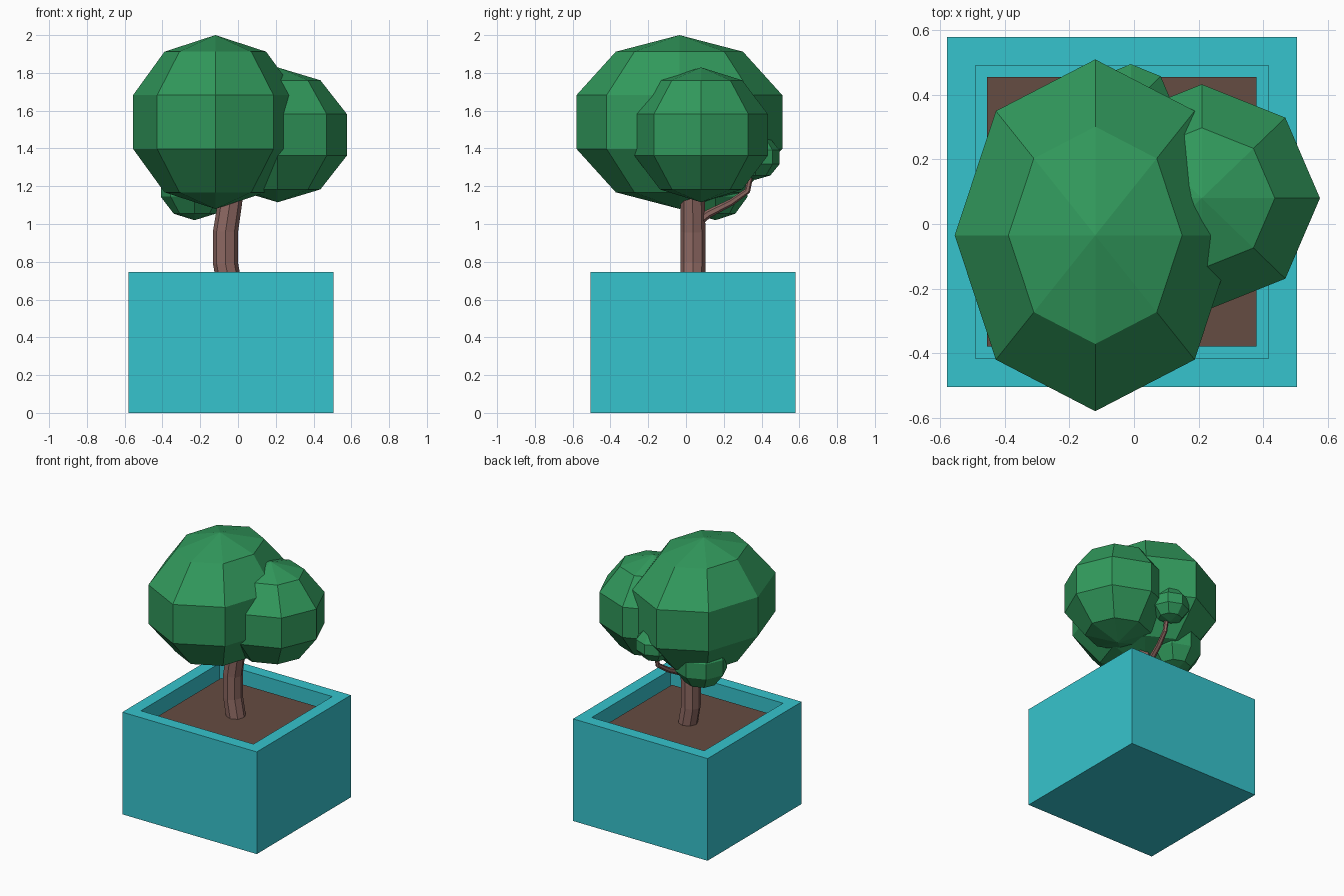
import bpy, bmesh, math
from mathutils import Vector

if "Cube" in bpy.data.objects:
    bpy.data.objects.remove(bpy.data.objects["Cube"])


def material(name, rgb):
    m = bpy.data.materials.new(name)
    m.diffuse_color = (*rgb, 1)
    m.use_nodes = True
    m.node_tree.nodes["Principled BSDF"].inputs["Base Color"].default_value = m.diffuse_color
    return m


TEAL = material("teal", (0.037, 0.55, 0.61))
SOIL = material("soil brown", (0.13, 0.072, 0.054))
BARK = material("bark brown", (0.27, 0.14, 0.122))
LEAF = material("leaf green", (0.031, 0.32, 0.107))


def finish(bm, name, mat):
    bmesh.ops.recalc_face_normals(bm, faces=bm.faces)
    me = bpy.data.meshes.new(name)
    bm.to_mesh(me)
    bm.free()
    me.materials.append(mat)
    ob = bpy.data.objects.new(name, me)
    bpy.context.collection.objects.link(ob)
    return ob


def box(bm, lo, hi):
    verts = bmesh.ops.create_cube(bm, size=1)["verts"]
    for v in verts:
        v.co = [l + (c + 0.5) * (h - l) for l, h, c in zip(lo, hi, v.co)]


def foliage(name, centre, radii):
    # faceted ball: 8 segments, 5 bands
    bm = bmesh.new()
    bmesh.ops.create_uvsphere(bm, u_segments=8, v_segments=5, radius=1)
    for v in bm.verts:
        v.co = [c + r * p for c, r, p in zip(centre, radii, v.co)]
    return finish(bm, name, LEAF)


def limb(name, path, radii, sides, side_axis):
    # tapered tube swept along a path
    bm = bmesh.new()
    pts = [Vector(p) for p in path]
    rings = []
    for i, (p, r) in enumerate(zip(pts, radii)):
        t = (pts[min(i + 1, len(pts) - 1)] - pts[max(i - 1, 0)]).normalized()
        a = t.cross(Vector(side_axis)).normalized()
        b = t.cross(a)
        rings.append([bm.verts.new(p + r * (math.cos(k) * a + math.sin(k) * b))
                      for k in (2 * math.pi * j / sides for j in range(sides))])
    for lo, hi in zip(rings, rings[1:]):
        for j in range(sides):
            k = (j + 1) % sides
            bm.faces.new((lo[j], lo[k], hi[k], hi[j]))
    bm.faces.new(rings[0])
    bm.faces.new(rings[-1])
    return finish(bm, name, BARK)


# Square planter with a recessed opening
bm = bmesh.new()
box(bm, (-0.58, -0.505, 0), (0.505, 0.58, 0.745))
bm.normal_update()
top = max(bm.faces, key=lambda f: f.calc_center_median().z)
bmesh.ops.inset_region(bm, faces=[top], thickness=0.125)
cavity = bmesh.ops.extrude_face_region(bm, geom=[top])["geom"]
bm.faces.remove(top) if top.is_valid else None
for v in (g for g in cavity if isinstance(g, bmesh.types.BMVert)):
    v.co.z = 0.62
finish(bm, "planter", TEAL)

# Soil filling the planter
bm = bmesh.new()
box(bm, (-0.455, -0.38, 0.625), (0.38, 0.455, 0.66))
finish(bm, "soil", SOIL)

# Bent trunk and thin side branch
limb("trunk", [(-0.04, 0.035, 0.65), (-0.066, 0.037, 0.79), (-0.066, 0.037, 0.96),
               (-0.04, 0.035, 1.13), (0.0, 0.04, 1.32)],
     [0.066, 0.066, 0.066, 0.064, 0.05], 8, (0, 1, 0))
limb("side_branch", [(-0.06, 0.05, 1.0), (-0.045, 0.12, 1.055), (-0.02, 0.24, 1.115),
                     (0.0, 0.325, 1.175), (0.0, 0.345, 1.27)],
     [0.024, 0.022, 0.018, 0.016, 0.014], 6, (1, 0, 0))

# Foliage balls
foliage("main_foliage", (-0.12, -0.035, 1.54), (0.458, 0.573, 0.46))
foliage("right_foliage", (0.21, 0.08, 1.472), (0.385, 0.371, 0.357))
foliage("back_foliage", (-0.01, 0.367, 1.354), (0.138, 0.135, 0.12))
foliage("lower_foliage", (-0.23, 0.155, 1.2), (0.188, 0.18, 0.18))
